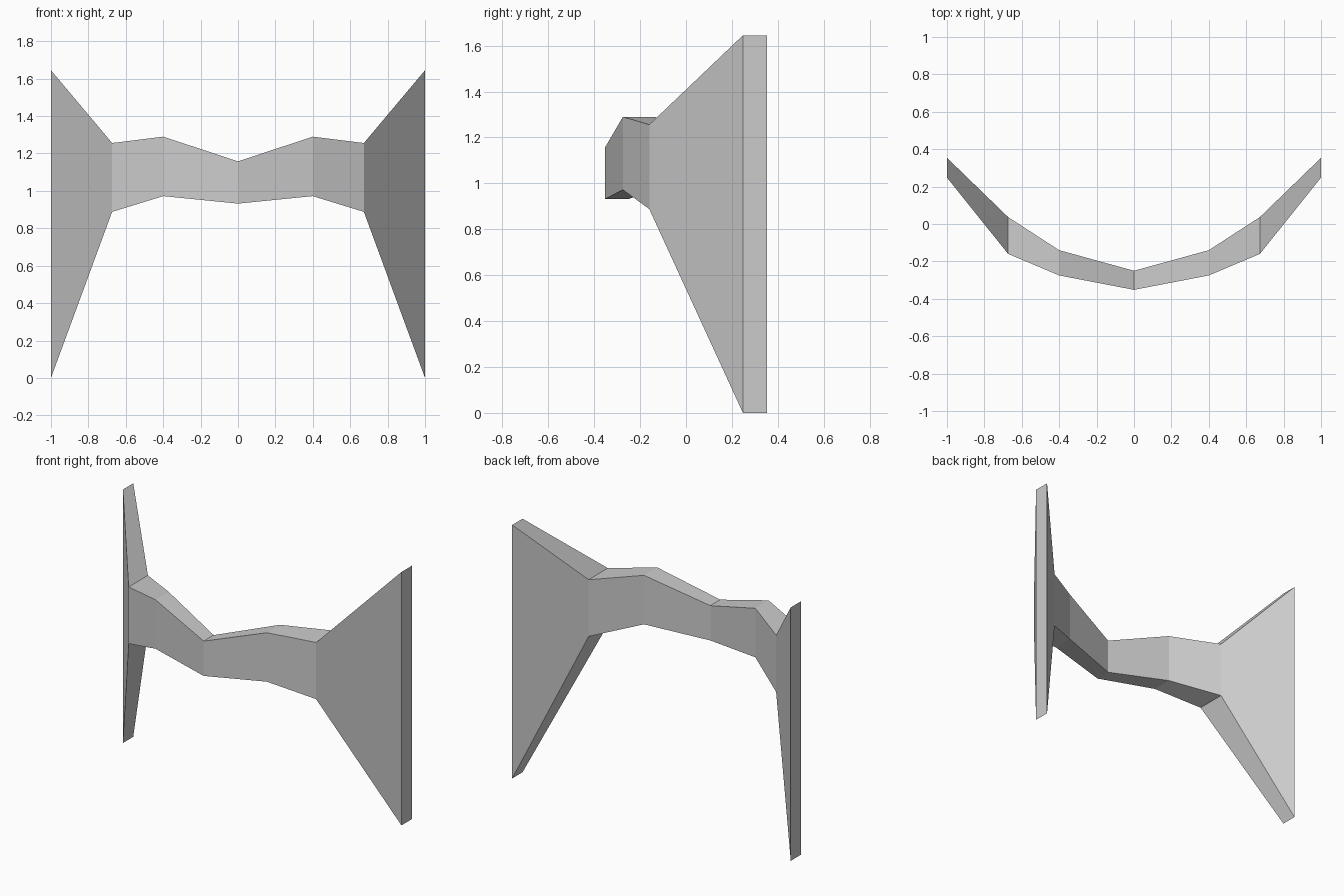
import bpy, bmesh

if "Cube" in bpy.data.objects:
    bpy.data.objects.remove(bpy.data.objects["Cube"])

# Half profile stations: x, front y, back y, bottom z, top z
half = [
    (0.0, -0.352, -0.25, 0.932, 1.158),
    (0.40, -0.275, -0.14, 0.972, 1.29),
    (0.673, -0.16, 0.037, 0.888, 1.256),
    (1.0, 0.248, 0.354, 0.0, 1.645),
]
stations = [(-s[0], *s[1:]) for s in reversed(half[1:])] + half

# Curved wing: rectangular sections lofted from end to end
bm = bmesh.new()
rings = [[bm.verts.new(p) for p in
          ((x, f, lo), (x, b, lo), (x, b, hi), (x, f, hi))]
         for x, f, b, lo, hi in stations]
for a, c in zip(rings, rings[1:]):
    for i in range(4):
        j = (i + 1) % 4
        bm.faces.new((a[i], a[j], c[j], c[i]))

# Flat end plates
bm.faces.new(rings[0])
bm.faces.new(rings[-1])
bmesh.ops.recalc_face_normals(bm, faces=bm.faces)

mesh = bpy.data.meshes.new("curved_wing")
bm.to_mesh(mesh)
bm.free()
bpy.context.collection.objects.link(bpy.data.objects.new("curved_wing", mesh))
